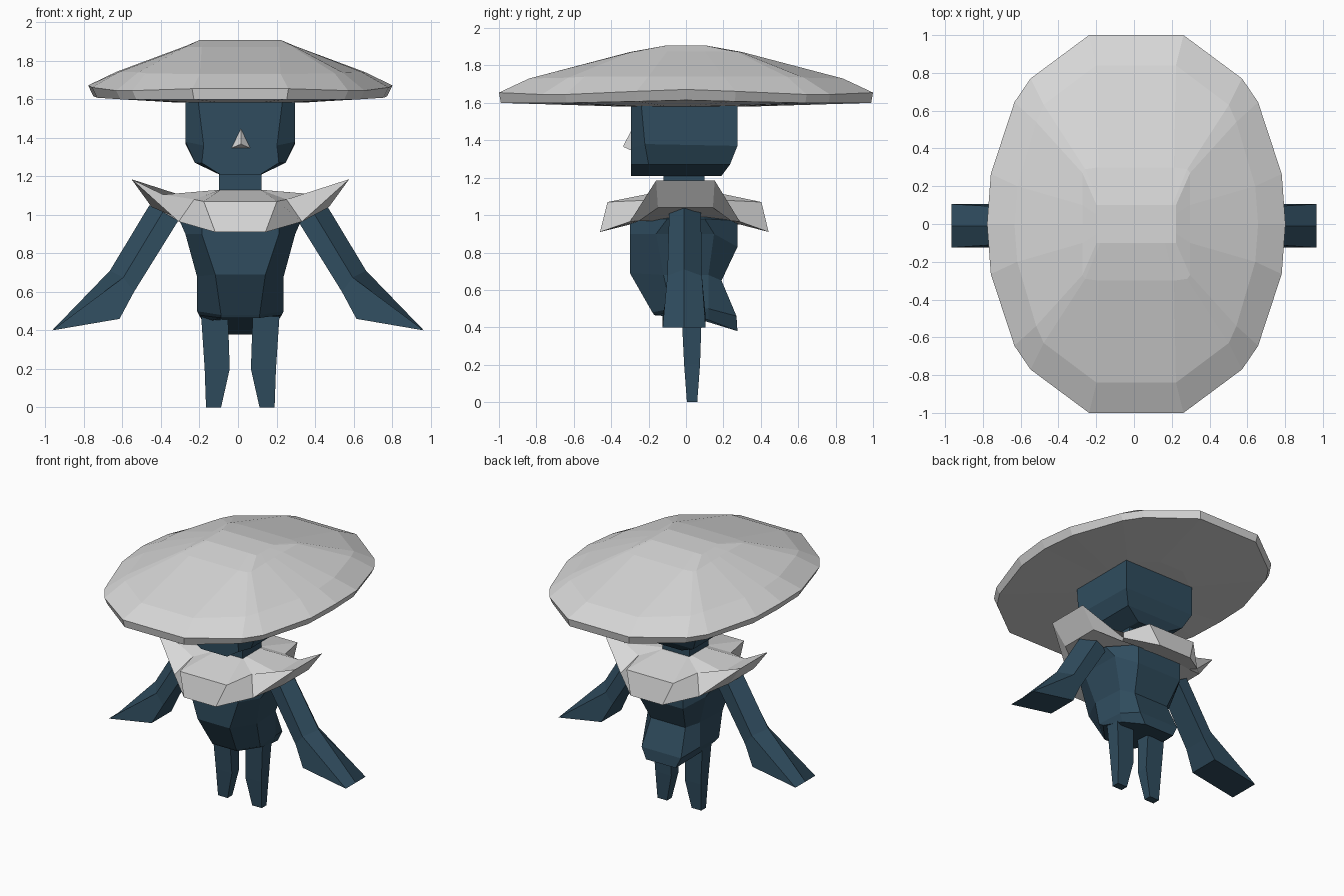
import bpy, bmesh

if "Cube" in bpy.data.objects:
    bpy.data.objects.remove(bpy.data.objects["Cube"])


def material(name, color):
    m = bpy.data.materials.new(name)
    m.diffuse_color = (*color, 1)
    m.use_nodes = True
    m.node_tree.nodes["Principled BSDF"].inputs["Base Color"].default_value = m.diffuse_color
    return m


PALE = material("pale_grey", (0.68, 0.68, 0.68))
BLUE = material("dark_blue", (0.029, 0.073, 0.113))
CX = 0.012  # the body sits slightly right of centre


def loft(name, rings, mat):
    """Skin closed rings of equal length and cap both ends."""
    bm = bmesh.new()
    loops = [[bm.verts.new(p) for p in r] for r in rings]
    n = len(loops[0])
    for a, b in zip(loops, loops[1:]):
        for i in range(n):
            j = (i + 1) % n
            bm.faces.new((a[i], a[j], b[j], b[i]))
    bm.faces.new(loops[0])
    bm.faces.new(loops[-1])
    bmesh.ops.remove_doubles(bm, verts=bm.verts, dist=0.002)
    bmesh.ops.recalc_face_normals(bm, faces=bm.faces)
    me = bpy.data.meshes.new(name)
    bm.to_mesh(me)
    bm.free()
    me.materials.append(mat)
    ob = bpy.data.objects.new(name, me)
    bpy.context.collection.objects.link(ob)
    return ob


def both(half):
    """Right half, front to back, mirrored into a full ring."""
    return ([(x + CX, y, z) for x, y, z in half] +
            [(CX - x, y, z) for x, y, z in reversed(half)])


def quarters(q):
    """Front right quarter, ending at y = 0, mirrored into a full ring."""
    return both(q + [(x, -y, z) for x, y, z in reversed(q[:-1])])


def box_ring(x, y0, y1, z):
    return both([(x, y0, z), (x, y1, z)])


# Wide hat: underside, thin rim, sloping dome and small flat crown
rim = [(.25, -1), (.56, -.77), (.645, -.645), (.77, -.265), (.79, 0)]
rim_top = [1.655, 1.645, 1.645, 1.662, 1.672]
rim_low = [1.60, 1.60, 1.60, 1.608, 1.615]
loft("hat", [
    quarters([(x * .4, y * .4, 1.582) for x, y in rim]),
    quarters([(x * .965, y * .99, z) for (x, y), z in zip(rim, rim_low)]),
    quarters([(x, y, z) for (x, y), z in zip(rim, rim_top)]),
    quarters([(.21, -.84, 1.73), (.49, -.63, 1.735), (.53, -.54, 1.74),
              (.63, -.2, 1.742), (.645, 0, 1.742)]),
    quarters([(.2, -.3, 1.872), (.27, -.29, 1.872), (.285, -.27, 1.872),
              (.285, -.1, 1.876), (.285, 0, 1.876)]),
    quarters([(.15, -.1, 1.908), (.19, -.1, 1.908), (.21, -.1, 1.908),
              (.21, -.05, 1.908), (.21, 0, 1.908)]),
], PALE)

# Head with chamfered cheeks and a narrowing chin
loft("head", [
    both([(.22, -.295, 1.6), (.285, -.24, 1.6), (.285, .275, 1.6)]),
    both([(.19, -.295, 1.36), (.285, -.22, 1.38), (.285, .275, 1.37)]),
    both([(.2, -.295, 1.27), (.235, -.2, 1.27), (.235, .235, 1.27)]),
    both([(.105, -.295, 1.21), (.11, -.2, 1.21), (.11, .19, 1.21)]),
], BLUE)

# Pointed nose
loft("nose", [
    [(-.05, -.28, 1.34), (.08, -.28, 1.34), (.015, -.28, 1.475)],
    [(.01, -.335, 1.365), (.02, -.335, 1.365), (.015, -.335, 1.372)],
], PALE)

loft("neck", [box_ring(.11, -.12, .1, 1.08), box_ring(.11, -.12, .1, 1.23)], BLUE)

# Collar: sloping cape with a drooping hem and upturned shoulder points
def collar_ring(q):
    return both(q + [(x, -y * .96, z) for x, y, z in reversed(q)])


loft("collar", [
    collar_ring([(.105, -.12, 1.13), (.105, -.11, 1.13), (.11, -.08, 1.13)]),
    collar_ring([(.19, -.42, 1.07), (.24, -.2, 1.08), (.4, -.13, 1.105)]),
    collar_ring([(.13, -.46, .91), (.32, -.3, .965), (.565, -.16, 1.185)]),
    collar_ring([(.12, -.3, .95), (.29, -.25, .97), (.46, -.15, 1.04)]),
], PALE)

# Torso, tapering to the waist and ending in a rear tail flare
loft("torso", [
    both([(.1, -.1, 1.08), (.13, -.05, 1.08), (.13, .05, 1.08), (.1, .1, 1.08)]),
    both([(.2, -.3, .97), (.32, -.1, .98), (.32, .1, .98), (.18, .275, .97)]),
    both([(.2, -.3, .9), (.285, -.16, .9), (.28, .15, .9), (.18, .275, .83)]),
    both([(.13, -.3, .69), (.225, -.12, .68), (.21, .12, .68), (.14, .19, .65)]),
    both([(.1, -.18, .48), (.225, -.08, .5), (.21, .12, .5), (.16, .27, .46)]),
    both([(.1, -.17, .465), (.215, -.05, .48), (.19, .12, .44), (.12, .275, .38)]),
], BLUE)

for side, s in (("right", 1), ("left", -1)):
    # Arm: ridged outside, bent elbow, slanted flared end
    def arm_ring(ox, oz, ix, iz, y0, y1, ridge):
        return [(s * ix, y0, iz), (s * (ox - ridge), y0, oz - ridge * .5),
                (s * ox, -.01, oz), (s * (ox - ridge), y1, oz - ridge * .5),
                (s * ix, y1, iz)]
    loft(side + "_arm", [
        arm_ring(.46, 1.05, .31, .97, -.09, .08, .07),
        arm_ring(.665, .71, .54, .6, -.1, .085, .07),
        arm_ring(.965, .4, .615, .46, -.125, .105, 0),
    ], BLUE)

    # Leg: slightly bowed and tapering
    def leg_ring(xi, xo, y0, y1, z):
        return [(CX + s * x, y, z) for x, y in
                ((xi, y0), (xo, y0), (xo, y1), (xi, y1))]
    loft(side + "_leg", [
        leg_ring(.065, .205, -.025, .085, .5),
        leg_ring(.055, .185, -.01, .075, .2),
        leg_ring(.1, .178, .005, .06, 0),
    ], BLUE)
